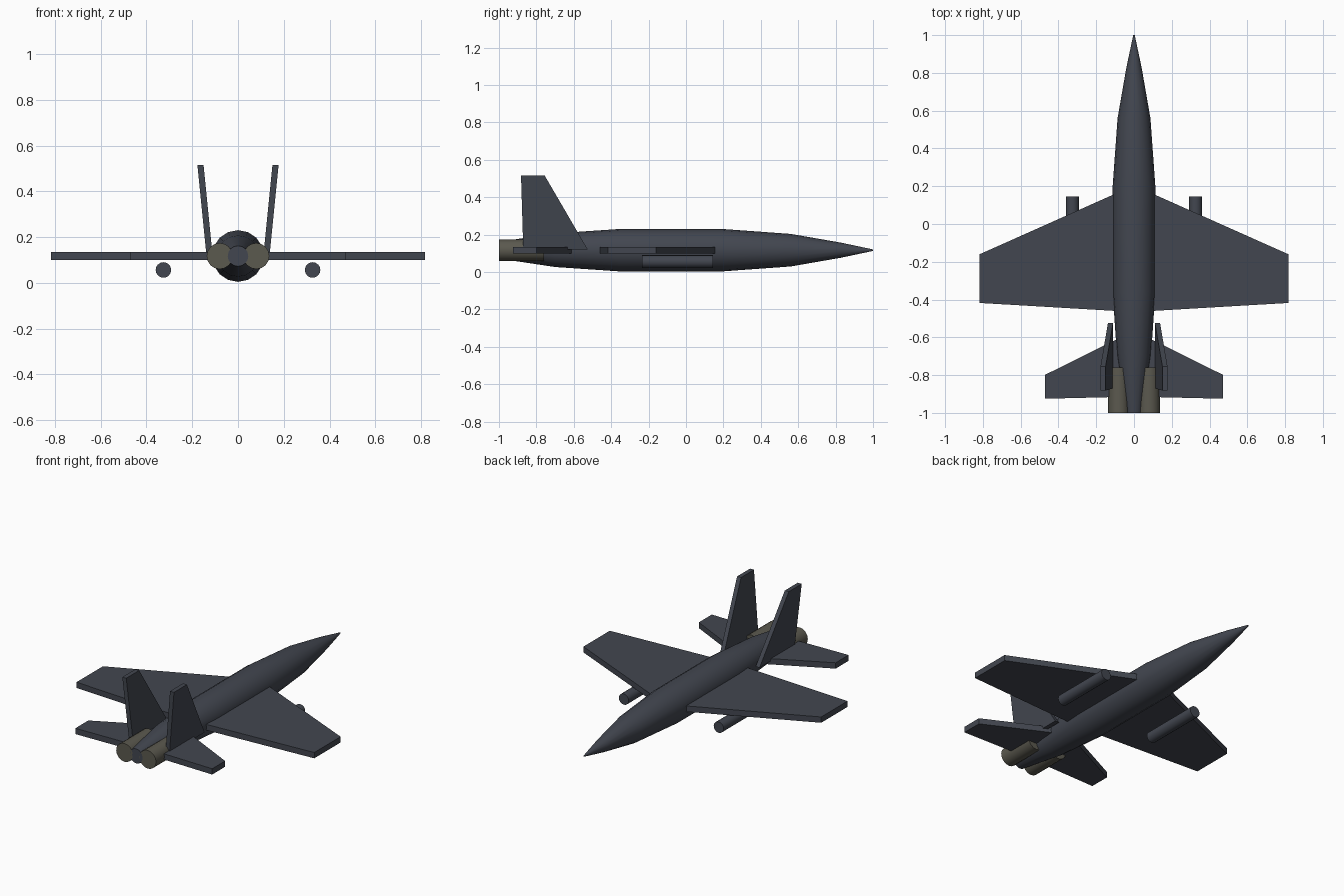
import bpy
import bmesh
import math
from mathutils import Vector

cube = bpy.data.objects.get("Cube")
if cube:
    bpy.data.objects.remove(cube, do_unlink=True)

AXIS_Z = 0.117


def make_material(name, rgb):
    mat = bpy.data.materials.new(name)
    mat.use_nodes = True
    colour = (*rgb, 1.0)
    mat.diffuse_color = colour
    mat.node_tree.nodes["Principled BSDF"].inputs["Base Color"].default_value = colour
    return mat


slate = make_material("slate grey", (0.055, 0.062, 0.080))
nozzle = make_material("warm nozzle grey", (0.105, 0.100, 0.078))


def finish(bm, name, mat, smooth=False):
    bmesh.ops.recalc_face_normals(bm, faces=bm.faces)
    mesh = bpy.data.meshes.new(name)
    bm.to_mesh(mesh)
    bm.free()
    mesh.materials.append(mat)
    obj = bpy.data.objects.new(name, mesh)
    bpy.context.collection.objects.link(obj)
    if smooth:
        bpy.ops.object.select_all(action="DESELECT")
        obj.select_set(True)
        bpy.context.view_layer.objects.active = obj
        bpy.ops.object.shade_smooth_by_angle(angle=math.radians(30))
    return obj


def lathe(name, stations, mat, x=0.0, z=AXIS_Z, sides=16):
    """Closed round body along y from (y, radius) stations."""
    bm = bmesh.new()
    rings = []
    for y, r in stations:
        angles = [2 * math.pi * i / sides for i in range(sides)]
        rings.append([bm.verts.new((x + r * math.cos(a), y, z + r * math.sin(a)))
                      for a in angles])
    for a, b in zip(rings, rings[1:]):
        for i in range(sides):
            j = (i + 1) % sides
            bm.faces.new((a[i], a[j], b[j], b[i]))
    bm.faces.new(rings[0])
    bm.faces.new(rings[-1])
    return finish(bm, name, mat, smooth=True)


def slab(name, outline, offset, mat):
    """Flat plate: an outline of 3D points swept by an offset."""
    bm = bmesh.new()
    face = bm.faces.new([bm.verts.new(p) for p in outline])
    swept = bmesh.ops.extrude_face_region(bm, geom=[face], use_keep_orig=True)
    verts = [v for v in swept["geom"] if isinstance(v, bmesh.types.BMVert)]
    bmesh.ops.translate(bm, verts=verts, vec=Vector(offset))
    return finish(bm, name, mat)


# Fuselage with pointed nose and tapered tail
lathe("fuselage", [(-1.0, 0.045), (-0.7, 0.09), (-0.36, 0.113), (0.2, 0.113),
                   (0.56, 0.087), (0.83, 0.04), (1.0, 0.004)], slate)

# Planforms and fin outline
wing = [(0.05, 0.182), (0.817, -0.16), (0.817, -0.418), (0.05, -0.463)]
tailplane = [(0.05, -0.59), (0.47, -0.798), (0.47, -0.925), (0.05, -0.915)]
fin = [(-0.525, 0.12), (-0.755, 0.515), (-0.882, 0.515), (-0.87, 0.12)]
THICK = 0.036

for side, s in (("left", 1), ("right", -1)):
    for part, plan in (("wing", wing), ("tailplane", tailplane)):
        slab(f"{side}_{part}", [(s * x, y, AXIS_Z - THICK / 2) for x, y in plan],
             (0, 0, THICK), slate)

    # Fin leaning outward with height
    slab(f"{side}_fin", [(s * (0.111 + 0.1 * (z - 0.12)), y, z) for y, z in fin],
         (s * 0.027, 0, 0), slate)

    # Engine nozzle and underwing store
    lathe(f"{side}_engine", [(-1.0, 0.057), (-0.76, 0.057)], nozzle, x=s * 0.08)
    lathe(f"{side}_underwing_store", [(-0.235, 0.034), (0.145, 0.034)], slate,
          x=s * 0.326, z=0.056)
